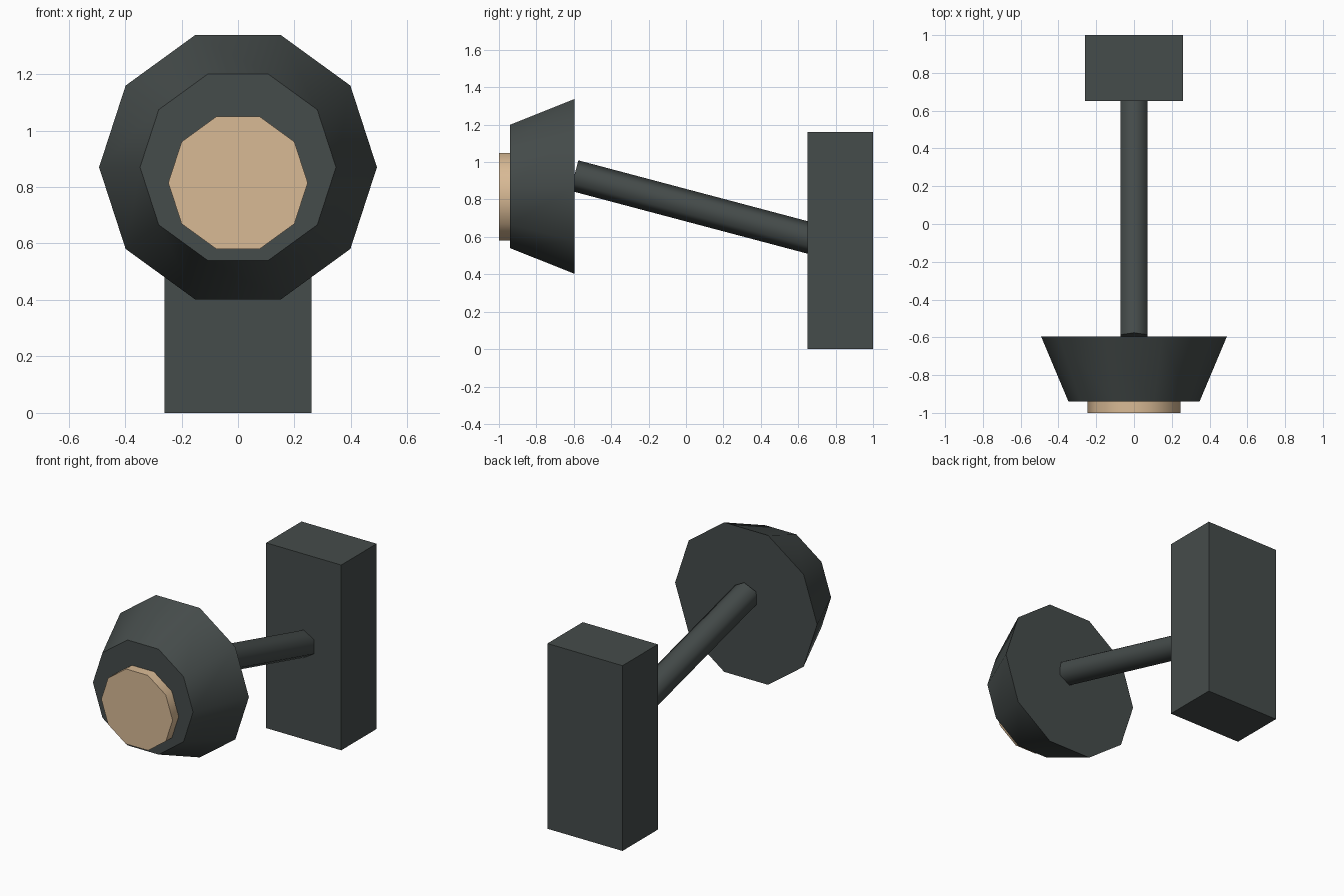
import bpy
import math
from mathutils import Vector

cube = bpy.data.objects.get("Cube")
if cube:
    bpy.data.objects.remove(cube, do_unlink=True)


def material(name, rgb):
    mat = bpy.data.materials.new(name)
    mat.use_nodes = True
    mat.diffuse_color = (*rgb, 1)
    mat.node_tree.nodes["Principled BSDF"].inputs["Base Color"].default_value = (*rgb, 1)
    return mat


charcoal = material("charcoal", (0.06, 0.072, 0.07))
warm_glow = material("warm_glow", (0.69, 0.49, 0.30))


def tapered_rod(name, start, end, r_start, r_end, sides, turn, mat):
    """Smooth-sided prism or frustum from start to end, with sharp caps."""
    start, end = Vector(start), Vector(end)
    axis = end - start
    bpy.ops.mesh.primitive_cone_add(vertices=sides, radius1=r_start, radius2=r_end,
                                    depth=axis.length, location=(start + end) / 2)
    obj = bpy.context.object
    obj.name = name
    # Turn about the rod's own axis, then tip it within the YZ plane
    obj.rotation_euler = (-math.atan2(axis.y, axis.z), 0, 0)
    for v in obj.data.vertices:
        x, y = v.co.x, v.co.y
        v.co.x = x * math.cos(turn) - y * math.sin(turn)
        v.co.y = x * math.sin(turn) + y * math.cos(turn)
    obj.data.materials.append(mat)
    bpy.ops.object.shade_smooth_by_angle(angle=math.radians(64))
    return obj


# Wall mount block
bpy.ops.mesh.primitive_cube_add(size=1, location=(0, 0.825, 0.58))
mount = bpy.context.object
mount.name = "wall_mount"
mount.scale = (0.52, 0.35, 1.16)
mount.data.materials.append(charcoal)

# Sloping arm, hexagonal with a ridge on top
tapered_rod("arm", (0, -0.597, 0.928), (0, 0.7, 0.584), 0.084, 0.084, 6, 0, charcoal)

# Ten-sided lamp head and its lens, flat side up
quarter = math.pi / 2
tapered_rod("lamp_head", (0, -0.595, 0.87), (0, -0.94, 0.87), 0.492, 0.347, 10, quarter, charcoal)
tapered_rod("lens", (0, -0.93, 0.815), (0, -1, 0.815), 0.247, 0.247, 10, quarter, warm_glow)
